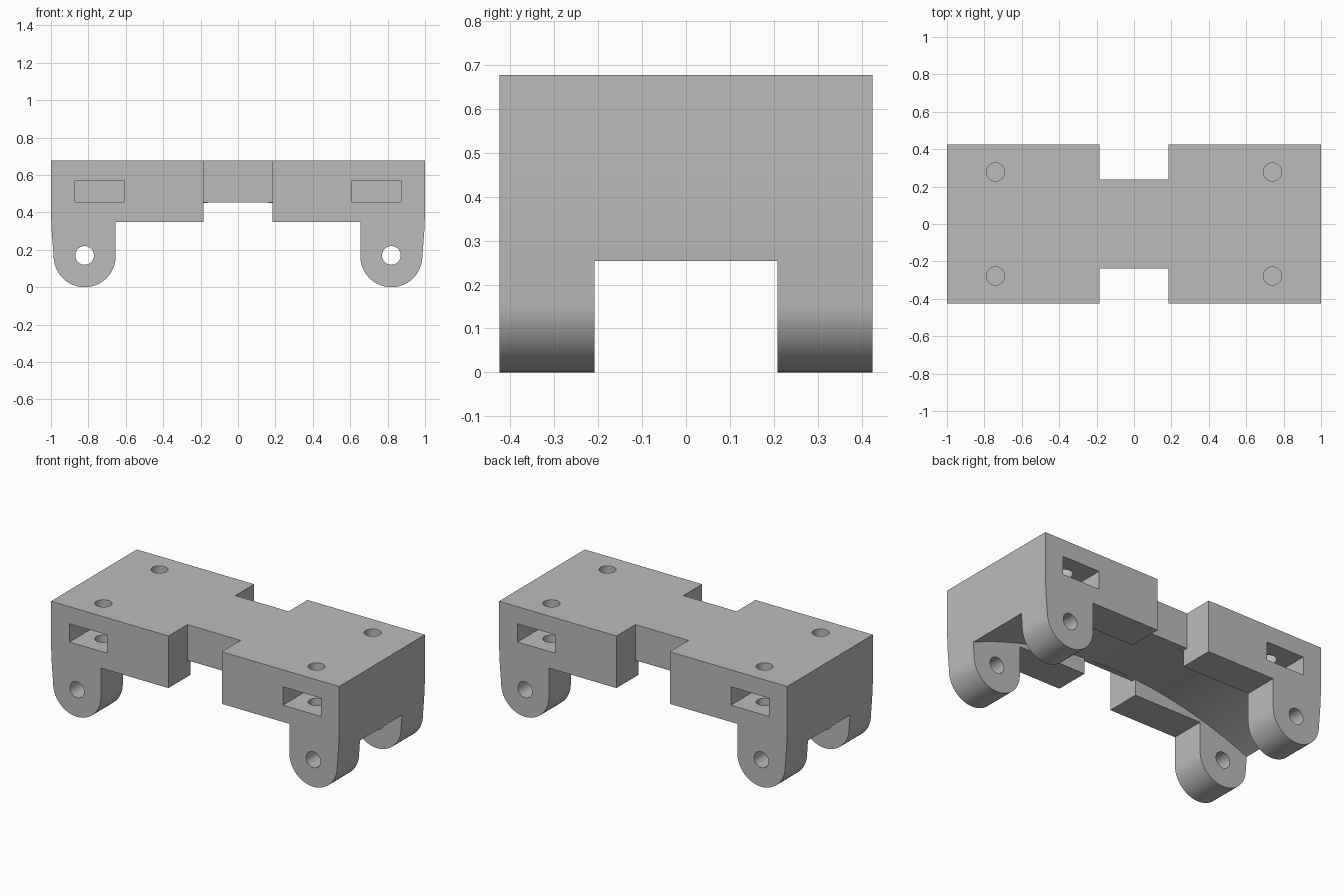
import bpy, bmesh, math
from mathutils import Vector

if "Cube" in bpy.data.objects:
    bpy.data.objects.remove(bpy.data.objects["Cube"])

grey = bpy.data.materials.new("plain grey")
grey.use_nodes = True
COLOUR = (0.5, 0.5, 0.5, 1)
grey.diffuse_color = COLOUR
grey.node_tree.nodes["Principled BSDF"].inputs["Base Color"].default_value = COLOUR


def prism(name, points, low, high):
    """Extrude a list of 3D points, given as a function of depth, into a solid."""
    bm = bmesh.new()
    face = bm.faces.new([bm.verts.new(points(p, low)) for p in points.outline])
    extruded = bmesh.ops.extrude_face_region(bm, geom=[face])["geom"]
    shift = Vector(points(points.outline[0], high)) - Vector(points(points.outline[0], low))
    moved = [v for v in extruded if isinstance(v, bmesh.types.BMVert)]
    bmesh.ops.translate(bm, verts=moved, vec=shift)
    bmesh.ops.recalc_face_normals(bm, faces=bm.faces)
    mesh = bpy.data.meshes.new(name)
    bm.to_mesh(mesh)
    bm.free()
    mesh.materials.append(grey)
    obj = bpy.data.objects.new(name, mesh)
    bpy.context.collection.objects.link(obj)
    return obj


class Along:
    """Places a flat outline across one axis."""
    def __init__(self, axis, outline):
        self.axis, self.outline = axis, outline

    def __call__(self, p, depth):
        co = list(p)
        co.insert("xyz".index(self.axis), depth)
        return co


def circle(cx, cy, r, n=32):
    return [(cx + r * math.cos(math.tau * i / n), cy + r * math.sin(math.tau * i / n)) for i in range(n)]


def rect(x0, x1, y0, y1):
    return [(x0, y0), (x1, y0), (x1, y1), (x0, y1)]


# Body with rounded legs, as one front outline
TOP, HALF_DEPTH, PAD = 0.677, 0.425, 0.35
LEG_X, LEG_Z, LEG_R = 0.82, 0.166, 0.166
half = [(1, TOP), (1, 0.4), (0.996, 0.3), (0.99, 0.22)]
half += [(LEG_X + LEG_R * math.cos(math.pi * i / 24), LEG_Z - LEG_R * math.sin(math.pi * i / 24)) for i in range(25)]
half += [(LEG_X - LEG_R, PAD)]
outline = half + [(-x, z) for x, z in reversed(half)]
body = prism("bracket_body", Along("y", outline), -HALF_DEPTH, HALF_DEPTH)

cutters = []

# Shallow arch under the deck, between the legs
RADIUS, CROWN = 2.52, 0.457
arch = []
for i in range(49):
    x = -1.1 + 2.2 * i / 48
    arch.append((x, CROWN - RADIUS + math.sqrt(RADIUS ** 2 - x * x)))
arch += [(1.1, -0.2), (-1.1, -0.2)]
cutters.append(prism("arch_cutter", Along("y", arch), -0.208, 0.208))

for side in (-1, 1):
    # Waist notch, also clearing the gap under the bridge
    notch = [(0.2, -0.1), (0.6, -0.1), (0.6, 0.8), (0.238, 0.8), (0.238, 0.453), (0.2, 0.453)]
    cutters.append(prism("notch_cutter", Along("x", [(side * y, z) for y, z in notch]), -0.185, 0.185))
    # Pivot holes through the legs
    cutters.append(prism("pivot_cutter", Along("y", circle(side * LEG_X, 0.17, 0.05)), -0.6, 0.6))
    for end in (-1, 1):
        # Nut slot and the bolt hole that meets it
        slot = rect(end * 0.61, end * 0.872, 0.455, 0.57)
        cutters.append(prism("slot_cutter", Along("y", slot), side * 0.145, side * 0.6))
        cutters.append(prism("bolt_cutter", Along("z", circle(end * 0.74, side * 0.278, 0.049)), 0.35, 0.8))

for cutter in cutters:
    cutter.hide_render = True
    cutter.hide_set(True)
    mod = body.modifiers.new(cutter.name, "BOOLEAN")
    mod.operation, mod.solver, mod.object = "DIFFERENCE", "EXACT", cutter

# Apply the cuts, drop the cutters and smooth the round walls
bpy.context.view_layer.update()
graph = bpy.context.evaluated_depsgraph_get()
result = bpy.data.meshes.new_from_object(body.evaluated_get(graph))
body.modifiers.clear()
body.data = result
for cutter in cutters:
    bpy.data.objects.remove(cutter)
bpy.ops.object.select_all(action="DESELECT")
body.select_set(True)
bpy.context.view_layer.objects.active = body
bpy.ops.object.shade_smooth_by_angle(angle=math.radians(30))
